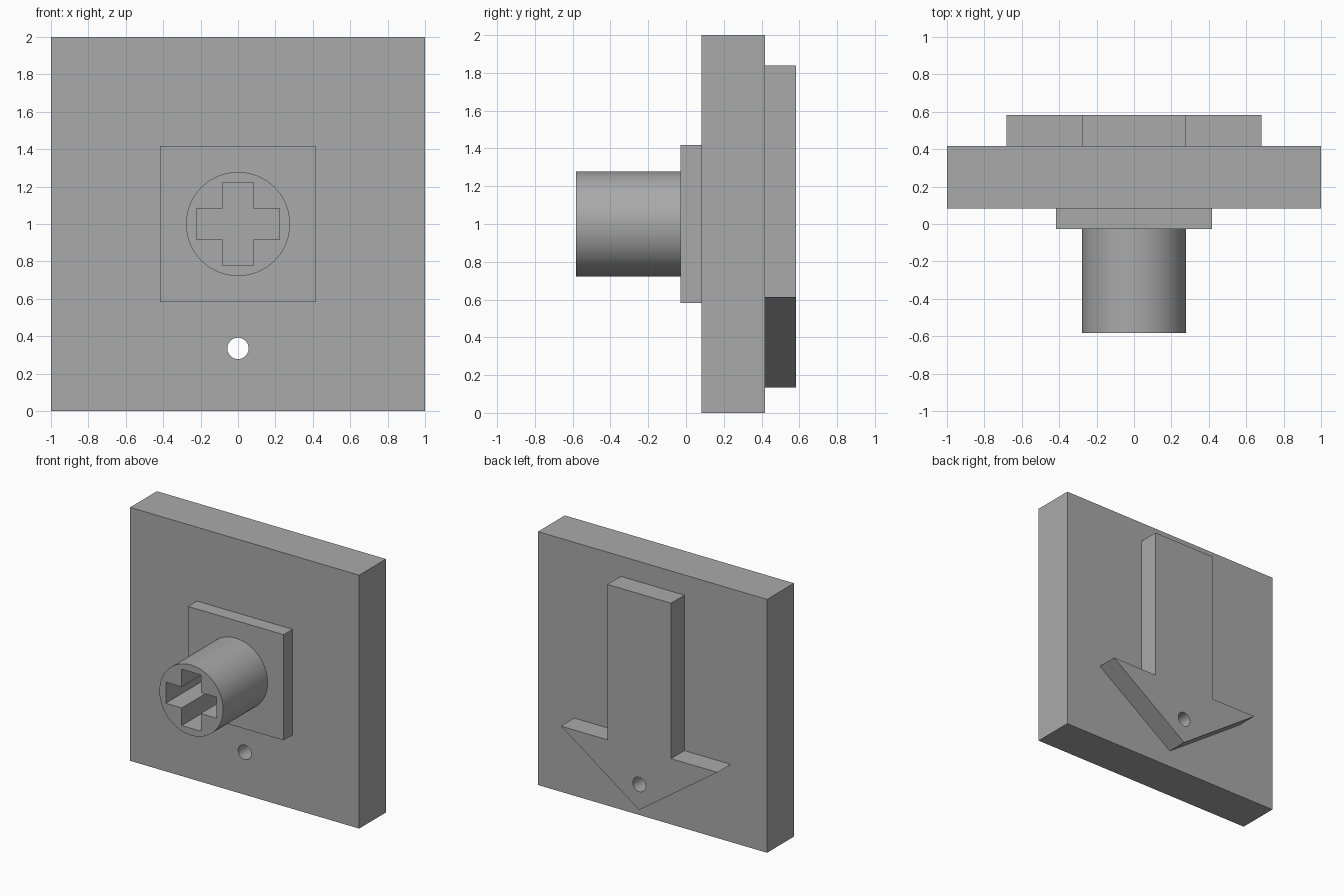
import bpy, bmesh
from math import cos, sin, tau, radians

cube = bpy.data.objects.get("Cube")
if cube:
    bpy.data.objects.remove(cube, do_unlink=True)

grey = bpy.data.materials.new("plain grey")
grey.use_nodes = True
colour = (0.4, 0.4, 0.4, 1)
grey.diffuse_color = colour
grey.node_tree.nodes["Principled BSDF"].inputs["Base Color"].default_value = colour


def prism(name, outline, front, back):
    """Extrude an x-z outline from y = front to y = back."""
    bm = bmesh.new()
    face = bm.faces.new([bm.verts.new((x, front, z)) for x, z in outline])
    new = bmesh.ops.extrude_face_region(bm, geom=[face])["geom"]
    verts = [v for v in new if isinstance(v, bmesh.types.BMVert)]
    bmesh.ops.translate(bm, verts=verts, vec=(0, back - front, 0))
    bmesh.ops.recalc_face_normals(bm, faces=bm.faces)
    mesh = bpy.data.meshes.new(name)
    bm.to_mesh(mesh)
    bm.free()
    mesh.materials.append(grey)
    obj = bpy.data.objects.new(name, mesh)
    bpy.context.collection.objects.link(obj)
    return obj


def square(half, z):
    return [(-half, z - half), (half, z - half), (half, z + half), (-half, z + half)]


def circle(radius, z, sides):
    return [(radius * cos(tau * i / sides), z + radius * sin(tau * i / sides))
            for i in range(sides)]


def mirrored(half):
    """Close a right-hand outline with its mirror image."""
    return half + [(-x, z) for x, z in reversed(half) if x]


def cut(obj, cutter):
    """Subtract the cutter and keep curved walls smooth."""
    cutter.hide_render = True
    bpy.ops.object.select_all(action="DESELECT")
    obj.select_set(True)
    bpy.context.view_layer.objects.active = obj
    mod = obj.modifiers.new("cut", "BOOLEAN")
    mod.object = cutter
    mod.solver = "EXACT"
    bpy.ops.object.modifier_apply(modifier=mod.name)
    bpy.ops.object.shade_smooth_by_angle(angle=radians(30))


# Depth of each layer, front to back
tip, pad_front, slab_front, slab_back, arrow_back = -0.583, -0.028, 0.083, 0.417, 0.583

# Main slab and raised square pad
slab = prism("slab", square(1, 1), slab_front, slab_back)
pad = prism("square_pad", square(0.417, 1), pad_front, slab_front)

# Arrow on the back, pointing down
arrow = prism("arrow", mirrored([(0, 0.134), (0.683, 0.613), (0.278, 0.613), (0.278, 1.84)]),
              slab_back, arrow_back)

# Round stem with a cross-shaped socket
stem = prism("stem", circle(0.278, 1, 96), tip, pad_front)
a, b = 0.083, 0.222
cross = prism("cross_cutter", mirrored([(a, 1 - b), (a, 1 - a), (b, 1 - a),
                                        (b, 1 + a), (a, 1 + a), (a, 1 + b)]),
              tip - 0.1, pad_front + 0.1)
cut(stem, cross)

# Small hole through the slab and arrow
drill = prism("drill_cutter", circle(0.057, 0.335, 48), slab_front - 0.1, arrow_back + 0.1)
for part in (slab, arrow):
    cut(part, drill)

for helper in (cross, drill):
    bpy.data.objects.remove(helper, do_unlink=True)
